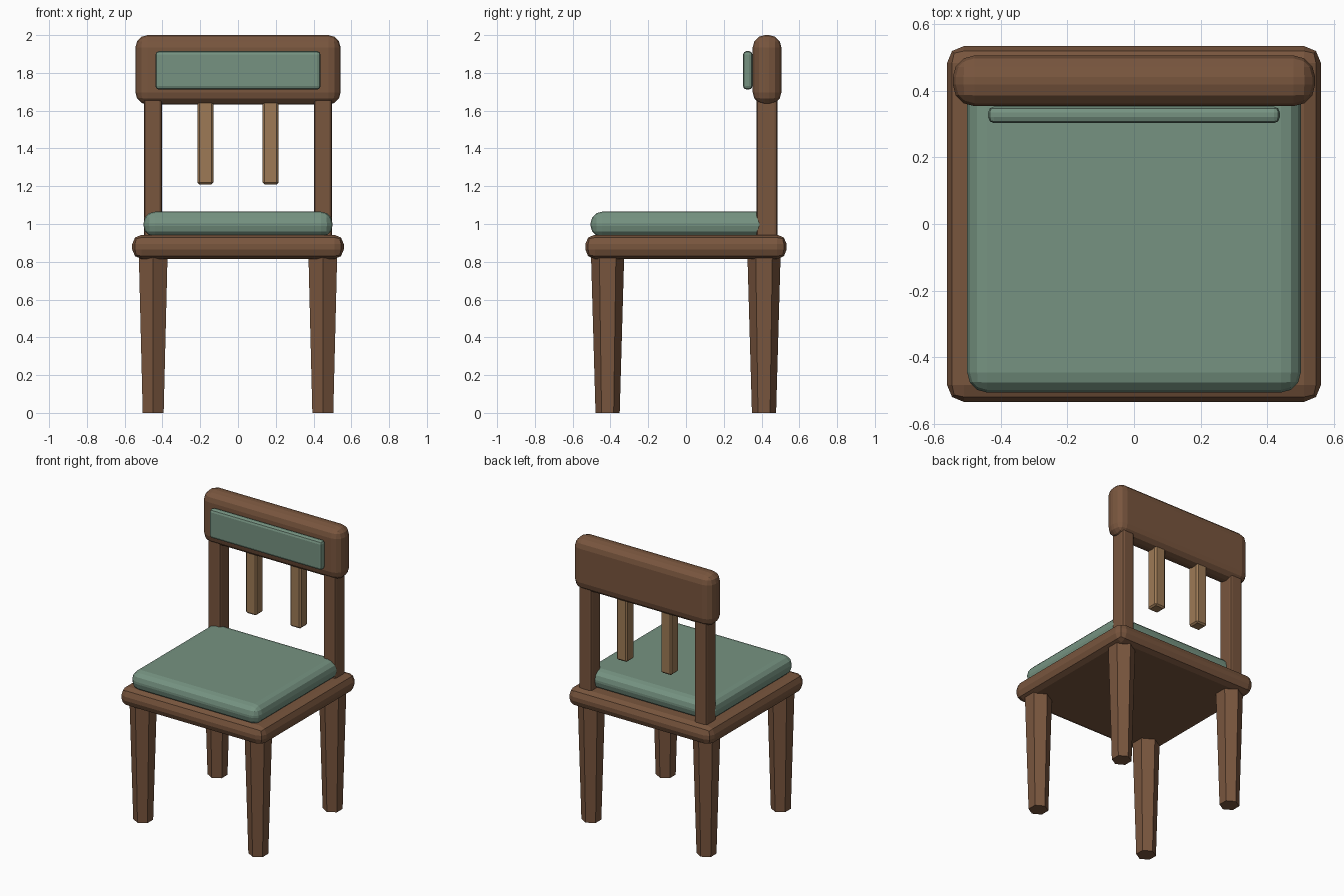
import bpy

cube = bpy.data.objects.get("Cube")
if cube:
    bpy.data.objects.remove(cube, do_unlink=True)


def material(name, rgb):
    m = bpy.data.materials.new(name)
    m.use_nodes = True
    m.diffuse_color = (*rgb, 1)
    m.node_tree.nodes["Principled BSDF"].inputs["Base Color"].default_value = (*rgb, 1)
    return m


dark_wood = material("dark wood", (0.19, 0.092, 0.048))
light_wood = material("light wood", (0.34, 0.195, 0.092))
fabric = material("green fabric", (0.18, 0.29, 0.22))


def box(name, mat, low, high, bevel, segments):
    """Box between two corners with rounded edges."""
    centre = [(a + b) / 2 for a, b in zip(low, high)]
    bpy.ops.mesh.primitive_cube_add(size=1, location=centre)
    ob = bpy.context.object
    ob.name = name
    for v in ob.data.vertices:
        v.co = [c * (b - a) for c, a, b in zip(v.co, low, high)]
    mod = ob.modifiers.new("rounded edges", "BEVEL")
    mod.width = bevel
    mod.segments = segments
    ob.data.materials.append(mat)
    return ob


def leg(name, x, y):
    """Tapered six-sided leg."""
    bpy.ops.mesh.primitive_cone_add(vertices=6, radius1=0.064, radius2=0.088,
                                    depth=0.84, location=(x, y, 0.42))
    ob = bpy.context.object
    ob.name = name
    ob.data.materials.append(dark_wood)


# Seat and cushion
box("seat", dark_wood, (-0.56, -0.533, 0.815), (0.56, 0.533, 0.943), 0.05, 2)
box("cushion", fabric, (-0.5, -0.505, 0.93), (0.5, 0.44, 1.065), 0.06, 3)

# Backrest rail and its padded panel
box("top_rail", dark_wood, (-0.543, 0.353, 1.632), (0.543, 0.505, 2.0), 0.065, 3)
box("back_panel", fabric, (-0.437, 0.302, 1.712), (0.437, 0.352, 1.915), 0.018, 2)

# Legs, posts and slats on both sides
for side, s in (("left", 1), ("right", -1)):
    leg("front_leg_" + side, s * 0.449, -0.415)
    leg("back_leg_" + side, s * 0.449, 0.413)
    x = s * 0.45
    box("back_post_" + side, dark_wood,
        (x - 0.048, 0.373, 0.9), (x + 0.048, 0.484, 1.72), 0.015, 2)
    x = s * 0.173
    box("slat_" + side, light_wood,
        (x - 0.042, 0.388, 1.21), (x + 0.042, 0.472, 1.72), 0.01, 1)
